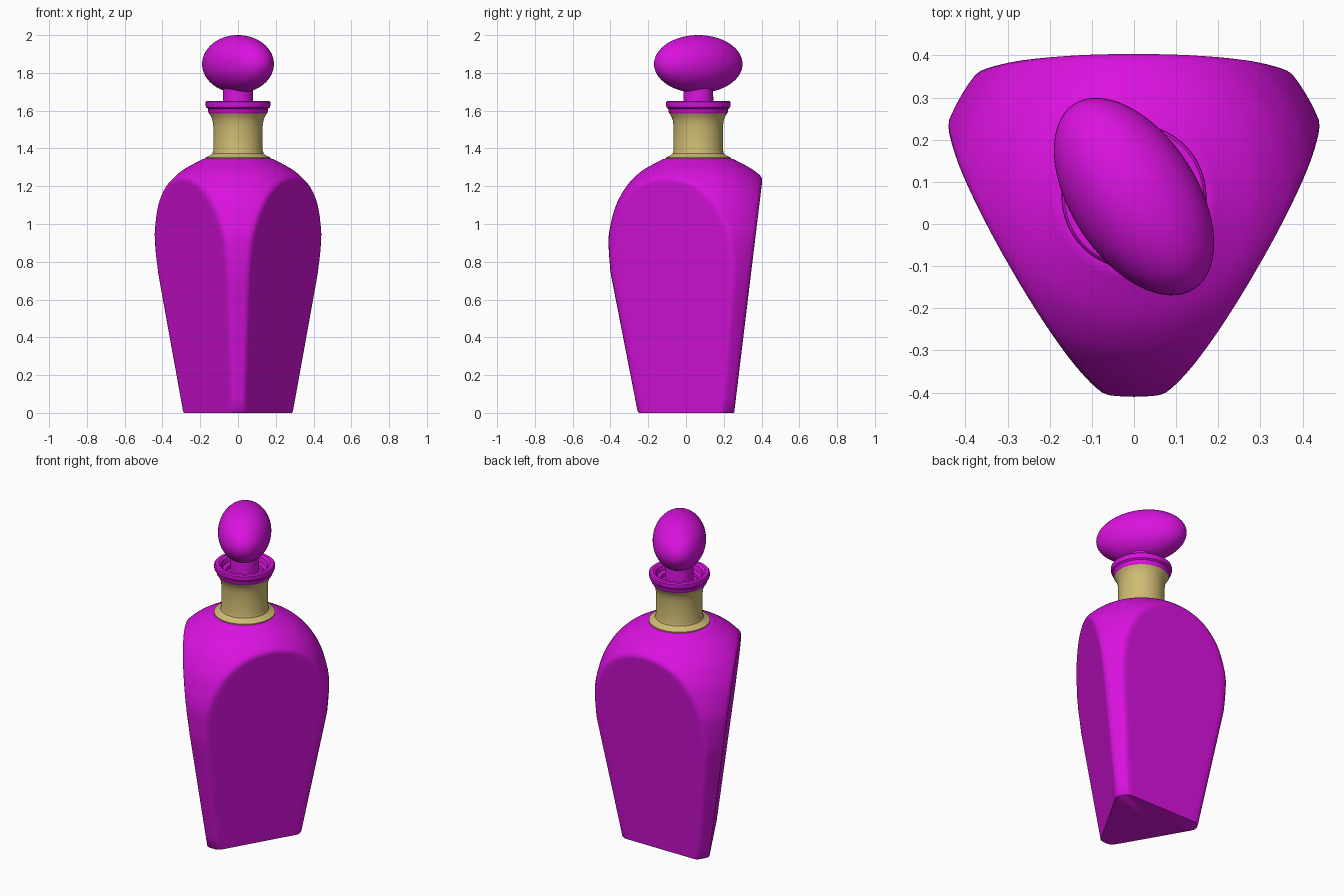
import bpy, bmesh, math

if "Cube" in bpy.data.objects:
    bpy.data.objects.remove(bpy.data.objects["Cube"])

AXIS_Y = 0.065          # the bottle axis sits slightly behind the centre


def material(name, colour):
    m = bpy.data.materials.new(name)
    m.diffuse_color = (*colour, 1)
    m.use_nodes = True
    m.node_tree.nodes["Principled BSDF"].inputs["Base Color"].default_value = m.diffuse_color
    return m


MAGENTA = material("magenta_glass", (0.70, 0.006, 0.74))
GOLD = material("gold", (0.62, 0.50, 0.17))


def smooth_profile(points, steps):
    """Catmull-Rom curve through (radius, z) points."""
    p = [points[0]] + points + [points[-1]]
    out = []
    for i in range(1, len(p) - 2):
        for s in range(steps):
            t = s / steps
            out.append(tuple(
                0.5 * (2 * b + (c - a) * t + (2 * a - 5 * b + 4 * c - d) * t * t
                       + (3 * b - a - 3 * c + d) * t ** 3)
                for a, b, c, d in zip(p[i - 1], p[i], p[i + 1], p[i + 2])))
    return out + [points[-1]]


def lathe(name, profile, mat, segs=64, shape=lambda r, z, a: r, angle=35):
    """Revolve a profile about the bottle axis; shape() can trim the radius."""
    bm = bmesh.new()
    rings = []
    for r, z in profile:
        ring = []
        for i in range(segs):
            a = 2 * math.pi * i / segs
            q = shape(r, z, a)
            ring.append(bm.verts.new((q * math.cos(a), q * math.sin(a) + AXIS_Y, z)))
        rings.append(ring)
    for lo, hi in zip(rings, rings[1:]):
        for i in range(segs):
            j = (i + 1) % segs
            bm.faces.new((lo[i], lo[j], hi[j], hi[i]))
    bm.faces.new(rings[0][::-1])
    bm.faces.new(rings[-1])
    bmesh.ops.recalc_face_normals(bm, faces=bm.faces)
    me = bpy.data.meshes.new(name)
    bm.to_mesh(me)
    bm.free()
    ob = bpy.data.objects.new(name, me)
    bpy.context.collection.objects.link(ob)
    me.materials.append(mat)
    finish(ob, angle)
    return ob


def finish(ob, angle):
    bpy.ops.object.select_all(action='DESELECT')
    ob.select_set(True)
    bpy.context.view_layer.objects.active = ob
    bpy.ops.object.shade_smooth_by_angle(angle=math.radians(angle))


def three_flats(r, z, a):
    """Cut three leaning flat sides into the round body, edges softened."""
    third = 2 * math.pi / 3
    off = (a - math.pi / 2 + third / 2) % third - third / 2
    flat = (0.19 + 0.121 * z) / math.cos(off)
    k = 0.02
    h = max(k - abs(r - flat), 0) / k
    return min(r, flat) - h * h * k * 0.25


# Body: round shouldered form with three flat sides
body = [(0.314, 0), (0.321, 0.007)]
body += [(0.321 + 0.144 * i / 10, 0.007 + 0.738 * i / 10) for i in range(1, 10)]
body += smooth_profile([(0.465, 0.745), (0.475, 0.89), (0.468, 0.98), (0.435, 1.10),
                        (0.39, 1.185), (0.345, 1.24), (0.285, 1.29), (0.19, 1.342)], 8)
body += [(0.175, 1.346)]
lathe("body", body, MAGENTA, segs=192, shape=three_flats, angle=50)

# Gold neck with flared foot and top
lathe("neck", [(0.172, 1.34), (0.172, 1.352), (0.15, 1.362), (0.136, 1.372),
               (0.131, 1.39), (0.131, 1.52), (0.135, 1.55), (0.142, 1.568),
               (0.152, 1.585)], GOLD)

# Stepped lip with a hollow around the stopper
lathe("lip", [(0.13, 1.58), (0.150, 1.582), (0.157, 1.592), (0.159, 1.61),
              (0.168, 1.617), (0.172, 1.63), (0.171, 1.645), (0.165, 1.652),
              (0.145, 1.652), (0.132, 1.642), (0.125, 1.615), (0.105, 1.61),
              (0.102, 1.59), (0.07, 1.59)], MAGENTA)

# Stopper stem
lathe("stopper_stem", [(0.082, 1.57), (0.08, 1.60), (0.079, 1.70), (0.075, 1.76)], MAGENTA)

# Stopper knob: oval turned on the axis
bpy.ops.mesh.primitive_uv_sphere_add(segments=64, ring_count=32, radius=1,
                                     location=(0, AXIS_Y, 1.847),
                                     rotation=(0, 0, math.radians(123)))
knob = bpy.context.object
knob.name = "stopper_knob"
knob.scale = (0.262, 0.15, 0.153)
knob.data.materials.append(MAGENTA)
finish(knob, 60)
